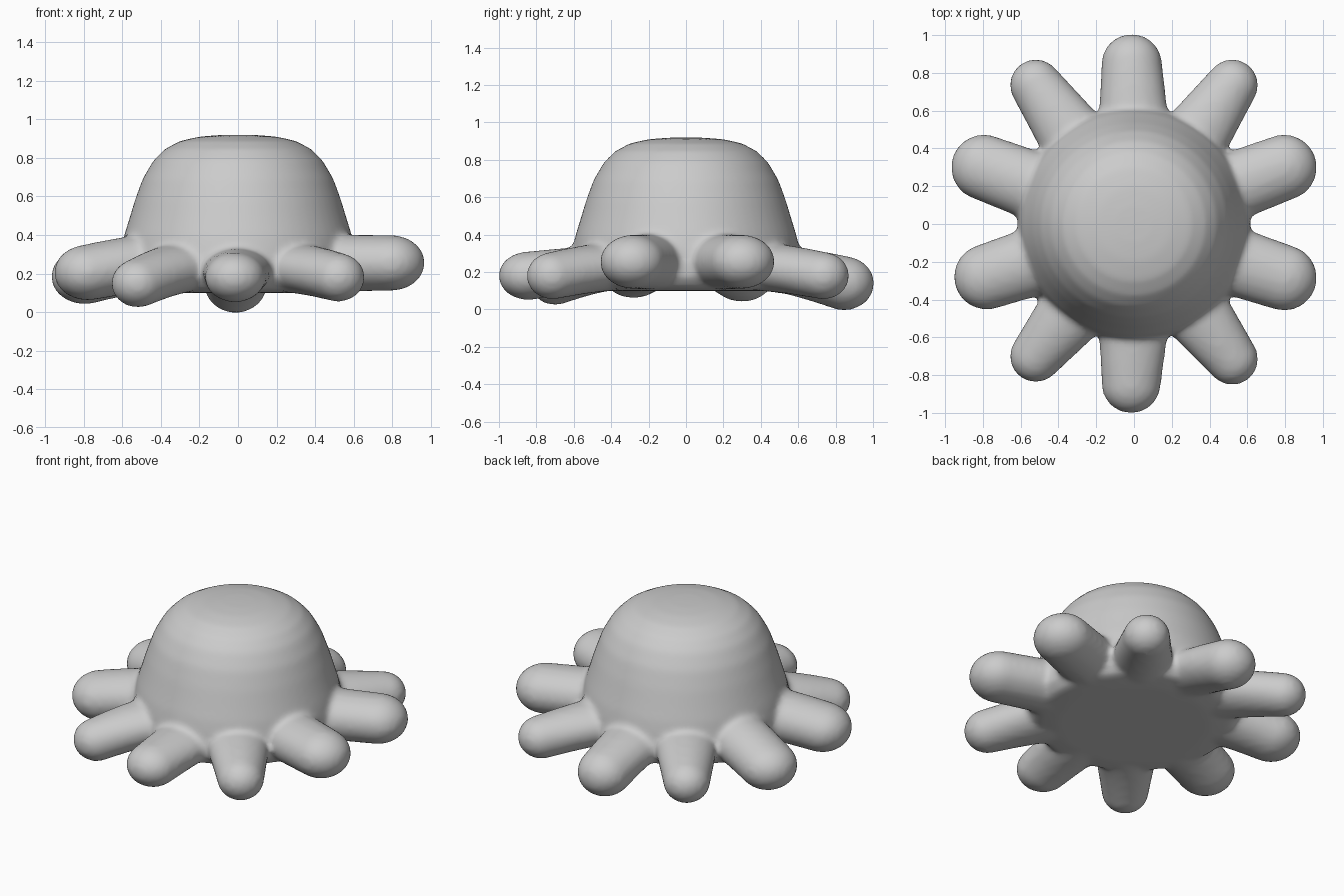
import bpy, bmesh, math
from mathutils import Vector, Matrix

if "Cube" in bpy.data.objects:
    bpy.data.objects.remove(bpy.data.objects["Cube"])

bm = bmesh.new()

# Dome body: revolved profile (radius, z)
profile = [(0, .10), (.45, .10), (.57, .115), (.615, .17), (.615, .25), (.605, .33),
           (.59, .40), (.565, .48), (.535, .58), (.495, .69), (.44, .785),
           (.38, .845), (.30, .888), (.20, .91), (.10, .918), (0, .92)]
SEG = 64
rings = []
for r, z in profile:
    if r == 0:
        rings.append([bm.verts.new((0, 0, z))])
    else:
        rings.append([bm.verts.new((r * math.cos(2 * math.pi * i / SEG),
                                    r * math.sin(2 * math.pi * i / SEG), z)) for i in range(SEG)])
for a, b in zip(rings, rings[1:]):
    for i in range(SEG):
        j = (i + 1) % SEG
        if len(a) == 1:
            bm.faces.new((a[0], b[j], b[i]))
        elif len(b) == 1:
            bm.faces.new((a[i], a[j], b[0]))
        else:
            bm.faces.new((a[i], a[j], b[j], b[i]))


# Tentacle: chain of overlapping flattened balls from root to tip
def tentacle(root, tip, r_root, r_tip, h_root, h_tip, steps=16):
    root, tip = Vector(root), Vector(tip)
    for i in range(steps + 1):
        t = i / steps
        p = root.lerp(tip, t)
        p.z = root.z + (tip.z - root.z) * t ** 1.3
        r = r_root + (r_tip - r_root) * t + .005
        h = h_root + (h_tip - h_root) * t + .005
        m = Matrix.Translation(p) @ Matrix.Diagonal((r, r, h, 1))
        bmesh.ops.create_icosphere(bm, subdivisions=3, radius=1, matrix=m)


# Front and back
tentacle((0, .5, .215), (-.012, .845, .14), .185, .157, .115, .14)
tentacle((0, -.5, .215), (-.015, -.845, .18), .185, .153, .115, .125)
# Diagonals
for x, y, z in [(-.52, -.70, .15), (.52, -.715, .18), (.52, .735, .18), (-.52, .735, .17)]:
    tentacle((.31 * math.copysign(1, x), .44 * math.copysign(1, y), .225),
             (x, y, z), .18, .133, .125, .122)
# Sides
for x, y, z in [(.795, .30, .255), (.795, -.285, .255), (-.795, .30, .185), (-.78, -.28, .205)]:
    tentacle((.46 * math.copysign(1, x), .175 * math.copysign(1, y), .255),
             (x, y, z), .18, .17, .145, .14)

mesh = bpy.data.meshes.new("octopus_body")
bm.to_mesh(mesh)
bm.free()
body = bpy.data.objects.new("octopus_body", mesh)
bpy.context.collection.objects.link(body)

# Fuse into one skin and soften the joins
remesh = body.modifiers.new("fuse", 'REMESH')
remesh.mode = 'VOXEL'
remesh.voxel_size = .018
remesh.use_smooth_shade = True
smooth = body.modifiers.new("soften", 'SMOOTH')
smooth.factor = .5
smooth.iterations = 8
